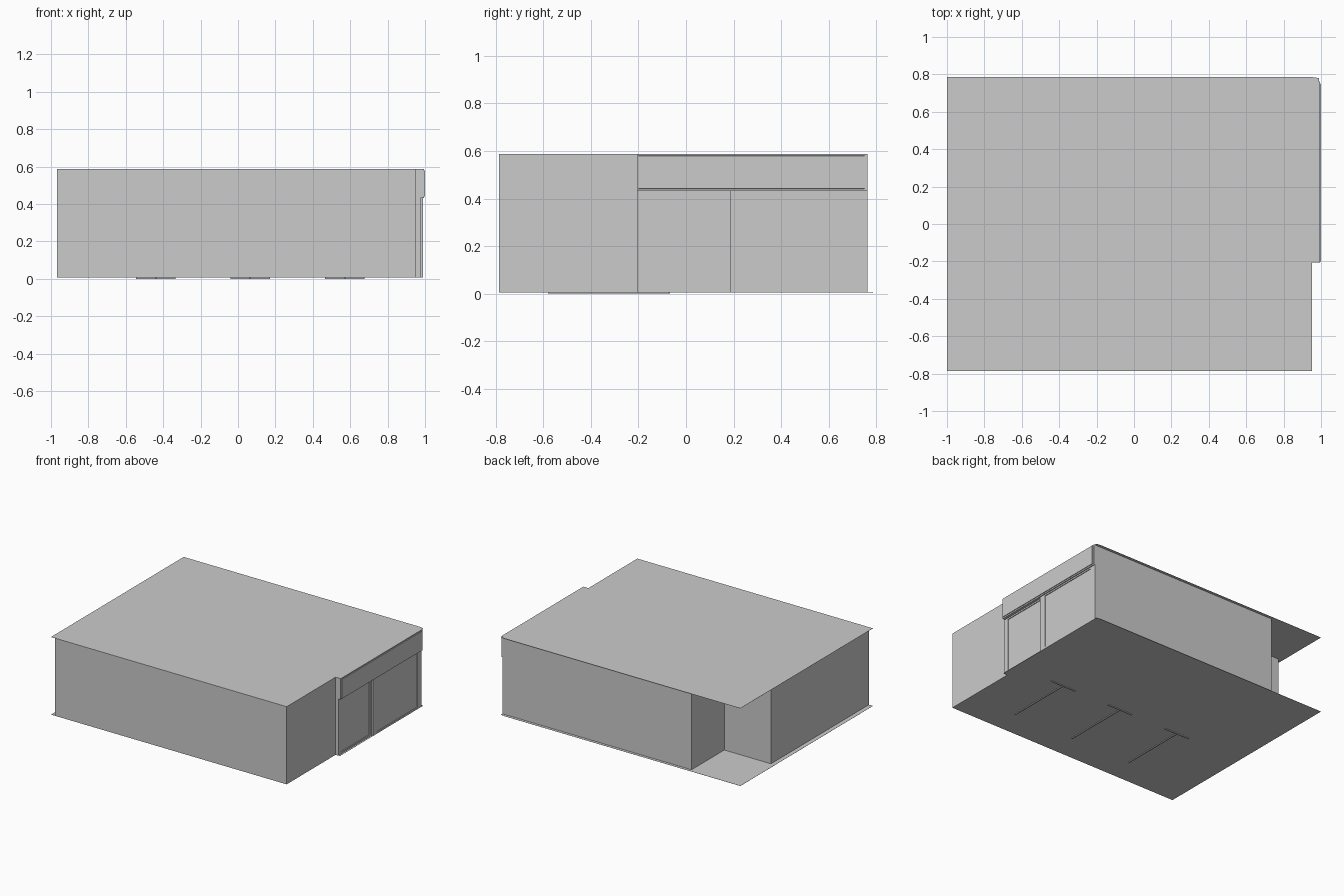
import bpy, bmesh

if "Cube" in bpy.data.objects:
    bpy.data.objects.remove(bpy.data.objects["Cube"])

FLOOR, ROOF = 0.007, 0.588
X0, X1 = -0.967, 0.953      # outer wall faces
Y0, Y1 = -0.785, 0.763
SHOP_Y = -0.205             # start of the shopfront


def to_object(name, bm):
    bmesh.ops.recalc_face_normals(bm, faces=bm.faces)
    mesh = bpy.data.meshes.new(name)
    bm.to_mesh(mesh)
    bm.free()
    obj = bpy.data.objects.new(name, mesh)
    bpy.context.collection.objects.link(obj)
    return obj


def prism(name, outline, z0, z1, caps=True):
    """Extrude a plan outline upwards, optionally leaving it open-ended."""
    bm = bmesh.new()
    low = [bm.verts.new((x, y, z0)) for x, y in outline]
    high = [bm.verts.new((x, y, z1)) for x, y in outline]
    n = len(outline)
    for i in range(n):
        j = (i + 1) % n
        bm.faces.new((low[i], low[j], high[j], high[i]))
    if caps:
        bm.faces.new(low)
        bm.faces.new(high)
    return to_object(name, bm)


def box(name, x0, x1, y0, y1, z0, z1):
    return prism(name, [(x0, y0), (x1, y0), (x1, y1), (x0, y1)], z0, z1)


def framed_panel(name, x, depth, outer, inner):
    """Box whose +x face has a rectangular panel pushed in or out by depth."""
    y0, y1, z0, z1 = outer
    obj = box(name, X1, x, y0, y1, z0, z1)
    bm = bmesh.new()
    bm.from_mesh(obj.data)
    face = max(bm.faces, key=lambda f: f.calc_center_median().x)
    bmesh.ops.inset_region(bm, faces=[face], thickness=0.004)
    a0, a1, b0, b1 = inner
    yc, zc = (y0 + y1) / 2, (z0 + z1) / 2
    for v in face.verts:
        v.co.y = a0 if v.co.y < yc else a1
        v.co.z = b0 if v.co.z < zc else b1
    bmesh.ops.inset_region(bm, faces=[face], thickness=0.0005, depth=depth)
    bm.to_mesh(obj.data)
    bm.free()
    return obj


# Thin floor and roof sheets, overhanging at the left and back
sheet = [(-1, -0.785), (X1, -0.785), (X1, SHOP_Y), (0.988, SHOP_Y),
         (0.988, 0.78), (X1, 0.785), (-1, 0.785)]
prism("floor", sheet, FLOOR - 0.001, FLOOR)
prism("roof", sheet, ROOF - 0.001, ROOF)

# Wall shell with the recessed back-left corner
prism("walls", [(X0, Y0), (X1, Y0), (X1, Y1), (-0.58, Y1),
                (-0.58, 0.375), (X0, 0.375)], FLOOR, ROOF, caps=False)

# Shopfront: recessed door, forward window, raised sign board above
framed_panel("door", 0.975, -0.005, (SHOP_Y, 0.185, FLOOR, 0.431),
             (-0.172, 0.168, 0.02, 0.42))
framed_panel("shop_window", 0.988, -0.005, (0.185, Y1, FLOOR, 0.431),
             (0.235, 0.715, 0.02, 0.42))
framed_panel("sign_board", 0.995, 0.005, (SHOP_Y, Y1, 0.431, ROOF),
             (-0.2, 0.75, 0.441, 0.58))

# Free-standing shelf dividers inside, feet reaching just under the floor
for i in range(3):
    x = -0.44 + i * 0.505
    box(f"shelf_divider_{i + 1}", x - 0.004, x + 0.004, -0.58, -0.075, 0, 0.25)
    box(f"shelf_end_{i + 1}", x - 0.105, x + 0.105, -0.075, -0.067, 0, 0.25)
